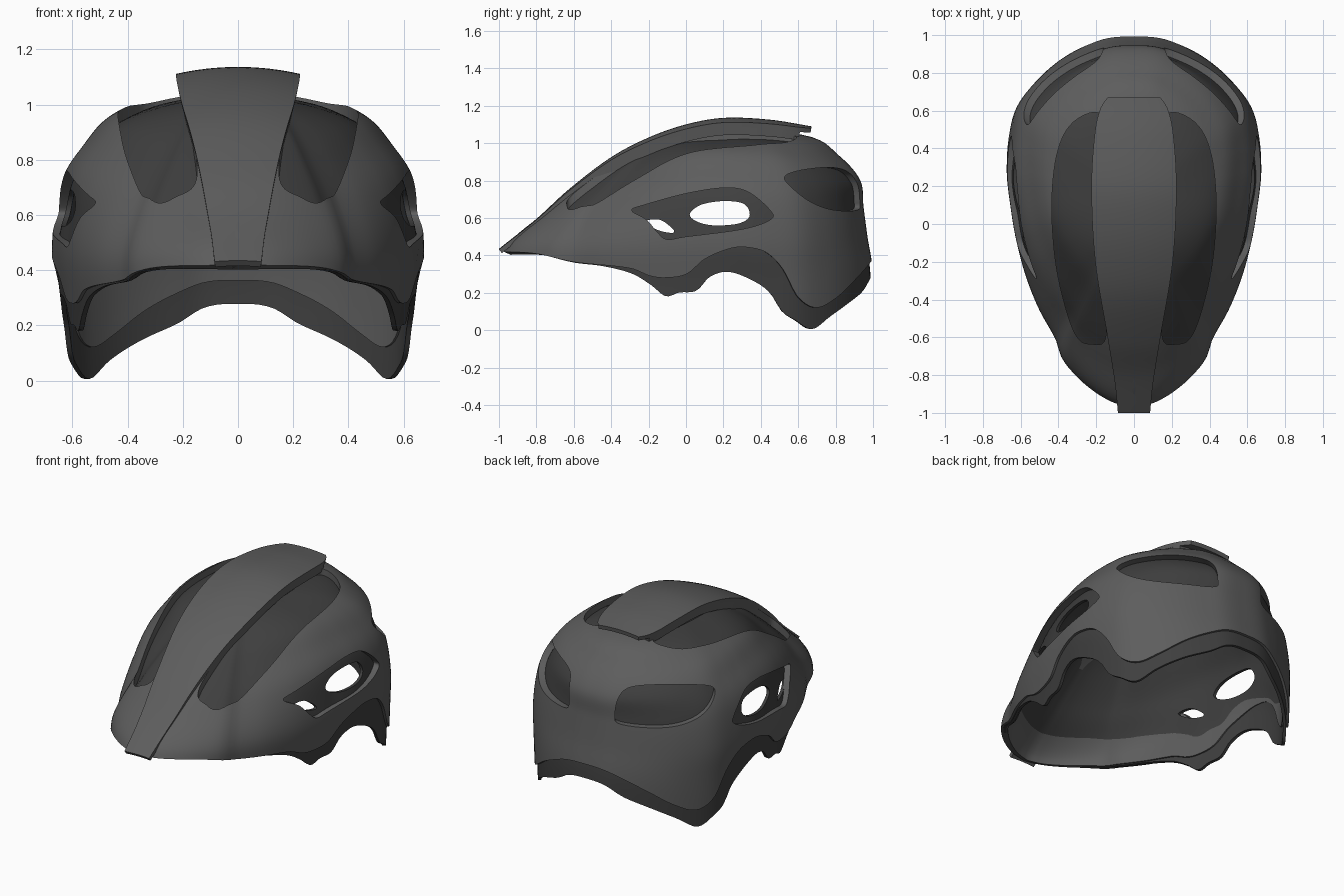
import bpy, bmesh, math
from math import sin, cos, pi, atan2, hypot

if "Cube" in bpy.data.objects:
    bpy.data.objects.remove(bpy.data.objects["Cube"])

CY, NA, NR = 0.15, 192, 36          # dome centre, azimuth steps, rows


def curve(pts, x):
    """Smooth 1D interpolation through (x, value) points."""
    n = len(pts)
    x = min(max(x, pts[0][0]), pts[-1][0])
    i = 0
    while i < n - 2 and x > pts[i + 1][0]:
        i += 1

    def slope(k):
        a, b = pts[max(k - 1, 0)], pts[min(k + 1, n - 1)]
        return (b[1] - a[1]) / (b[0] - a[0])
    (x0, y0), (x1, y1) = pts[i], pts[i + 1]
    h = x1 - x0
    t = (x - x0) / h
    return ((2*t**3 - 3*t*t + 1) * y0 + (t**3 - 2*t*t + t) * h * slope(i)
            + (3*t*t - 2*t**3) * y1 + (t**3 - t*t) * h * slope(i + 1))


# Plan outline (half), turned into radius by azimuth measured from the front
PLAN = [(0, -.965), (.1, -.94), (.2, -.885), (.3, -.8), (.38, -.7), (.415, -.6), (.5, -.45),
        (.57, -.28), (.62, -.1), (.655, .1), (.675, .3), (.668, .45), (.63, .62),
        (.53, .76), (.4, .87), (.25, .95), (.14, .99), (0, 1)]
RADIUS = [(atan2(x, CY - y), hypot(x, y - CY)) for x, y in PLAN]
# Vertical profiles (radius factor, height) at the front, side and back
FRONT = [(1, 0), (1, .25), (1, .44), (.83, .615), (.66, .775), (.48, .925), (.29, 1.035), (0, 1.085)]
SIDE = [(.94, 0), (.965, .25), (1, .48), (.95, .72), (.82, .86), (.67, .965), (.4, 1.035), (0, 1.085)]
BACK = [(1, 0), (1, .3), (.965, .5), (.94, .66), (.92, .8), (.79, .93), (.58, 1.04), (0, 1.085)]
# Lower edges (y, z) of the liner and of the outer shell
LINER_RIM = [(-1, .42), (-.8, .41), (-.6, .36), (-.45, .34), (-.3, .3), (-.2, .24), (-.12, .18),
             (-.05, .2), (.05, .21), (.12, .28), (.22, .31), (.35, .27), (.46, .2), (.53, .1),
             (.61, .05), (.7, .005), (.79, .07), (.9, .155), (.96, .21), (1, .28)]
SHELL_RIM = [(-1, .42), (-.8, .41), (-.6, .365), (-.3, .33), (-.2, .29), (-.12, .28), (0, .3),
             (.1, .38), (.25, .44), (.35, .44), (.44, .41), (.53, .32), (.61, .18), (.71, .12),
             (.81, .17), (.9, .26), (1, .37)]


def profile(a, s):
    front = a < pi / 2
    other = FRONT if front else BACK
    w = max(sin(a), 0) ** (1.6 if front else 2)
    r, z = [curve([(i, o[k] * (1 - w) + p[k] * w) for i, (o, p) in enumerate(zip(other, SIDE))], s)
            for k in (0, 1)]
    return r, z


def material(name, v):
    m = bpy.data.materials.new(name)
    m.diffuse_color = (v, v, v, 1)
    m.use_nodes = True
    m.node_tree.nodes["Principled BSDF"].inputs["Base Color"].default_value = m.diffuse_color
    return m


SHELL_MAT, DARK_MAT = material("charcoal", .11), material("dark_charcoal", .05)


def add_object(name, bm, mat=None):
    me = bpy.data.meshes.new(name)
    bm.to_mesh(me)
    bm.free()
    ob = bpy.data.objects.new(name, me)
    bpy.context.collection.objects.link(ob)
    if mat:
        me.materials.append(mat)
    return ob


def dome(name, rim, depth_fn, mat):
    bm = bmesh.new()
    cols = []
    for j in range(NA):
        ang = 2 * pi * j / NA
        a = min(ang, 2 * pi - ang)
        R = curve(RADIUS, a)
        zr = curve(rim, CY - R * cos(a))
        lo, hi = 0, 6
        for _ in range(20):
            mid = (lo + hi) / 2
            lo, hi = (mid, hi) if profile(a, mid)[1] < zr else (lo, mid)
        col = []
        for i in range(NR):
            r, z = profile(a, lo + (7 - lo) * i / NR)
            col.append(bm.verts.new((R * r * sin(ang), CY - R * r * cos(ang), z)))
        cols.append(col)
    top = bm.verts.new((0, CY, 1.085))
    for j in range(NA):
        c, d = cols[j], cols[(j + 1) % NA]
        for i in range(NR - 1):
            bm.faces.new((c[i], d[i], d[i + 1], c[i + 1]))
        bm.faces.new((c[-1], d[-1], top))
    bm.normal_update()
    moves = [(v, v.normal * depth_fn(i / NR)) for col in cols for i, v in enumerate(col)]
    moves.append((top, top.normal * depth_fn(1)))
    for v, m in moves:
        v.co -= m
    return add_object(name, bm, mat)


def loop(pts, n=6):
    """Closed smooth loop through 2D points."""
    k = len(pts)
    ext = [(i, pts[i % k]) for i in range(-2, k + 3)]
    return [tuple(curve([(i, p[c]) for i, p in ext], q / n) for c in (0, 1)) for q in range(k * n)]


def cutter(name, pts, place, a, b):
    bm = bmesh.new()
    ring = loop(pts)
    lo = [bm.verts.new(place(u, v, a)) for u, v in ring]
    hi = [bm.verts.new(place(u, v, b)) for u, v in ring]
    bm.faces.new(lo)
    bm.faces.new(hi)
    for i in range(len(ring)):
        k = (i + 1) % len(ring)
        bm.faces.new((lo[i], lo[k], hi[k], hi[i]))
    bmesh.ops.recalc_face_normals(bm, faces=bm.faces)
    ob = add_object(name, bm)
    ob.hide_render = True
    return ob


def finish(ob, thickness, cutters=()):
    """Thicken, cut openings, bake and shade smooth."""
    m = ob.modifiers.new("thickness", 'SOLIDIFY')
    m.thickness, m.offset = thickness, -1
    for c in cutters:
        m = ob.modifiers.new("cut", 'BOOLEAN')
        m.object, m.operation, m.solver = c, 'DIFFERENCE', 'EXACT'
    dg = bpy.context.evaluated_depsgraph_get()
    me = bpy.data.meshes.new_from_object(ob.evaluated_get(dg))
    ob.modifiers.clear()
    ob.data = me
    bpy.ops.object.select_all(action='DESELECT')
    ob.select_set(True)
    bpy.context.view_layer.objects.active = ob
    bpy.ops.object.shade_smooth_by_angle(angle=math.radians(35))
    for c in cutters:
        bpy.data.objects.remove(c)


# Opening outlines
TOP_VENT = [(.15, -.6), (.17, -.3), (.18, 0), (.18, .3), (.16, .54), (.22, .59), (.34, .52),
            (.41, .36), (.435, .1), (.415, -.2), (.36, -.45), (.3, -.6), (.23, -.635)]
REAR_VENT = [(.54, .81), (.6, .85), (.75, .87), (.87, .855), (.92, .8), (.935, .7), (.915, .645),
             (.75, .64), (.64, .67), (.57, .73)]
SIDE_VENT = [(-.29, .64), (-.22, .67), (0, .73), (.2, .76), (.33, .74), (.45, .64), (.45, .59),
             (.3, .54), (0, .5), (-.1, .485), (-.15, .52), (-.21, .59)]
HOLES = [[(.02, .62), (.08, .67), (.2, .69), (.31, .675), (.34, .61), (.28, .57), (.15, .56), (.06, .58)],
         [(-.22, .58), (-.14, .59), (-.07, .54), (-.075, .52), (-.15, .535)]]

shell_cuts, liner_cuts = [], []
for s in (-1, 1):
    def across(u, v, d): return (s * d, u, v)
    def upward(u, v, d): return (s * u, v, d)
    def diagonal(u, v, d): return (s * (.57 - (u - .55) * 1.05 + .69 * d), u + .72 * d, v)
    shell_cuts += [cutter("top_vent_cutter", TOP_VENT, upward, .5, 1.4),
                   cutter("rear_vent_cutter", REAR_VENT, diagonal, -.2, .4),
                   cutter("side_vent_cutter", SIDE_VENT, across, .3, .9)]
    liner_cuts += [cutter("side_hole_cutter", h, across, .3, .9) for h in HOLES]

# Outer shell with vents, and the liner that forms the vent floors and lower band
shell = dome("outer_shell", SHELL_RIM, lambda t: 0, SHELL_MAT)
finish(shell, .04, shell_cuts)


def liner_depth(t):
    k = min(max((t - .08) / .2, 0), 1)
    return .014 + .024 * k * k * (3 - 2 * k)


liner = dome("inner_liner", LINER_RIM, liner_depth, DARK_MAT)
finish(liner, .018, liner_cuts)

# Raised centre spine from visor tip to rear overhang, on a narrower core
SPINE_Z = [(-1, .435), (-.8, .595), (-.63, .75), (-.4, .925), (-.2, 1.03), (0, 1.1), (.2, 1.135),
           (.45, 1.125), (.67, 1.09)]
SPINE_W = [(-1, .085), (-.85, .1), (-.6, .14), (-.2, .205), (.2, .225), (.5, .205), (.62, .175), (.67, .14)]


def spine(name, y0, y1, width, drop, thickness):
    bm = bmesh.new()
    rows = []
    for i in range(61):
        y = y0 + (y1 - y0) * i / 60
        w, z = curve(SPINE_W, y) * width, curve(SPINE_Z, y) - drop
        rows.append([bm.verts.new((w * u / 8, y, z - .5 * (w * u / 8) ** 2)) for u in range(-8, 9)])
    for a, b in zip(rows, rows[1:]):
        for k in range(16):
            bm.faces.new((a[k], a[k + 1], b[k + 1], b[k]))
    finish(add_object(name, bm, SHELL_MAT), thickness)


spine("centre_spine", -1, .67, 1, 0, .025)
spine("spine_core", -.5, .61, .97, .02, .05)
